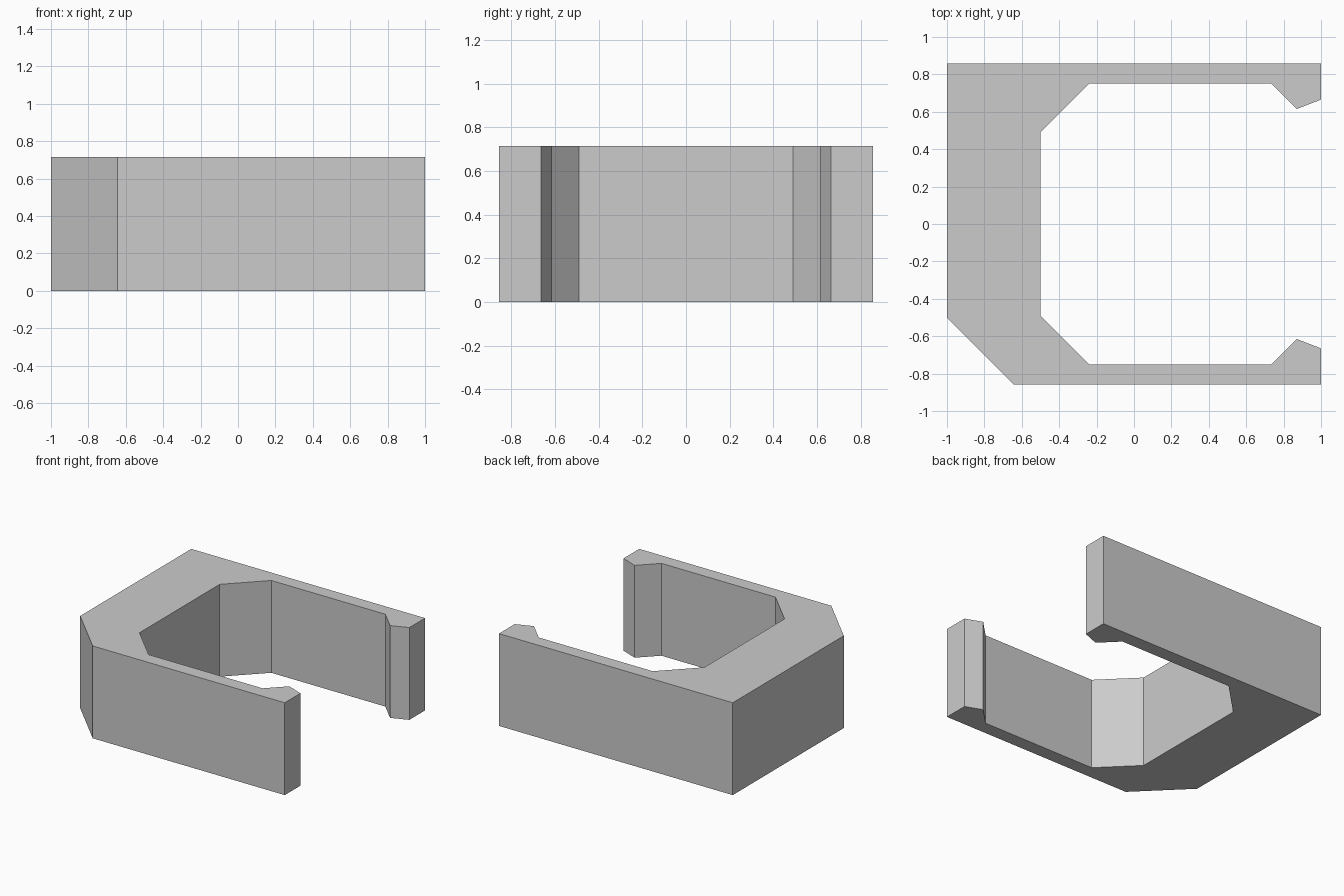
import bpy
import bmesh

old = bpy.data.objects.get("Cube")
if old:
    bpy.data.objects.remove(old, do_unlink=True)

HEIGHT = 0.714
HALF_DEPTH = 0.857

# Plain grey plastic
grey = bpy.data.materials.new("light_grey")
grey.use_nodes = True
colour = (0.6, 0.6, 0.6, 1)
grey.diffuse_color = colour
grey.node_tree.nodes["Principled BSDF"].inputs["Base Color"].default_value = colour

# Inner edge of one arm: spine, chamfer, arm and hooked tip
inner_arm = [(-0.5, 0.49), (-0.24, 0.75), (0.735, 0.75), (0.87, 0.615), (1, 0.665)]
mirrored_arm = [(x, -y) for x, y in reversed(inner_arm)]

# Outer edge, with the front right corner cut off
outer = [(1, HALF_DEPTH), (-1, HALF_DEPTH), (-1, -0.5),
         (-0.643, -HALF_DEPTH), (1, -HALF_DEPTH)]
profile = inner_arm + outer + mirrored_arm

# Extrude the clip profile upward
bm = bmesh.new()
base = bm.faces.new([bm.verts.new((x, y, 0)) for x, y in profile])
result = bmesh.ops.extrude_face_region(bm, geom=[base], use_keep_orig=True)
top_verts = [g for g in result["geom"] if isinstance(g, bmesh.types.BMVert)]
bmesh.ops.translate(bm, verts=top_verts, vec=(0, 0, HEIGHT))
bmesh.ops.recalc_face_normals(bm, faces=bm.faces)

mesh = bpy.data.meshes.new("clip_body")
bm.to_mesh(mesh)
bm.free()
mesh.materials.append(grey)
clip = bpy.data.objects.new("clip_body", mesh)
bpy.context.collection.objects.link(clip)
